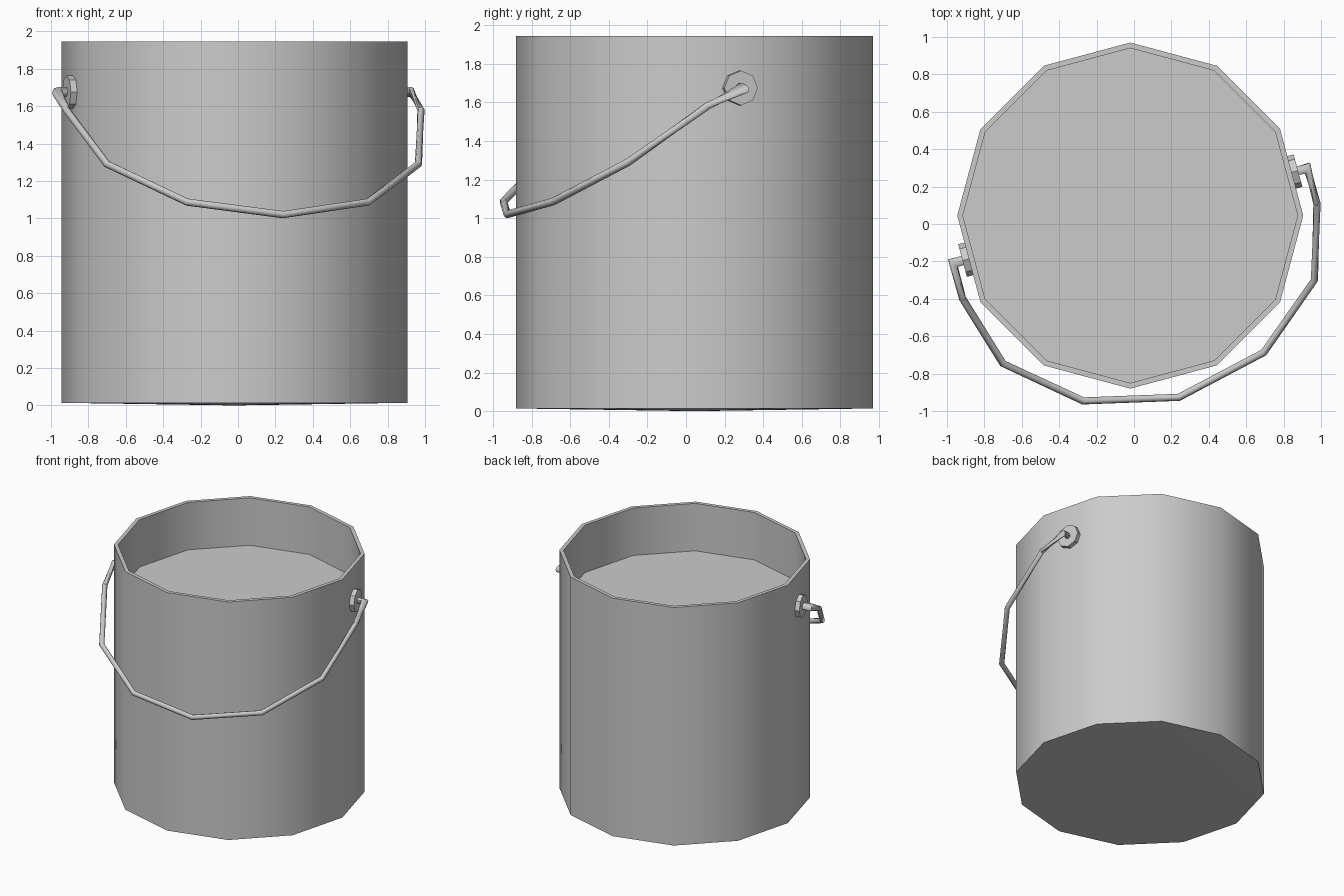
import bpy, bmesh
from math import radians, cos, sin, pi
from mathutils import Vector, Matrix

if "Cube" in bpy.data.objects:
    bpy.data.objects.remove(bpy.data.objects["Cube"])

# Bucket axis, with the handle pivots turned 15 degrees from x
PLACE = Matrix.Translation((-0.02, 0.045, 0)) @ Matrix.Rotation(radians(15), 4, 'Z')


def finish(bm, name, angle=40):
    bmesh.ops.remove_doubles(bm, verts=bm.verts, dist=1e-5)
    bmesh.ops.recalc_face_normals(bm, faces=bm.faces)
    bm.transform(PLACE)
    mesh = bpy.data.meshes.new(name)
    bm.to_mesh(mesh)
    bm.free()
    obj = bpy.data.objects.new(name, mesh)
    bpy.context.collection.objects.link(obj)
    bpy.ops.object.select_all(action='DESELECT')
    obj.select_set(True)
    bpy.context.view_layer.objects.active = obj
    bpy.ops.object.shade_smooth_by_angle(angle=radians(angle))
    return obj


def bridge(bm, rings, cap=False):
    for a, b in zip(rings, rings[1:]):
        n = len(a)
        for i in range(n):
            j = (i + 1) % n
            bm.faces.new((a[i], a[j], b[j], b[i]))
    if cap:
        bm.faces.new(rings[0])
        bm.faces.new(rings[-1])


def ring(bm, r, z, n=12):
    # half-step offset puts a flat side under each pivot
    return [bm.verts.new((r * cos((i + .5) * 2 * pi / n),
                          r * sin((i + .5) * 2 * pi / n), z)) for i in range(n)]


# Bucket: twelve-sided wall, rim, inner wall and content level
bm = bmesh.new()
profile = [(.925, .014), (.925, 1.945), (.895, 1.945), (.895, 1.56)]
rings = [ring(bm, r, z) for r, z in profile]
bridge(bm, rings)
bm.faces.new(rings[-1])
# Very shallow cone underneath
tip = bm.verts.new((0, 0, 0))
for i in range(12):
    bm.faces.new((tip, rings[0][i], rings[0][i - 1]))
finish(bm, "bucket", 35)

# Octagonal pivot plates on both sides
for side, label in ((1, "right"), (-1, "left")):
    bm = bmesh.new()
    bmesh.ops.create_cone(
        bm, cap_ends=True, segments=8, radius1=.09, radius2=.09, depth=.045,
        matrix=Matrix.Translation((side * .906, 0, 1.675)) @ Matrix.Rotation(pi / 2, 4, 'Y'))
    finish(bm, label + "_pivot_plate", 30)

# Wire handle: mirrored path swept with mitred corners
half = [(.90, 0, 1.675), (.981, 0, 1.675), (.981, -.196, 1.58),
        (.862, -.588, 1.29), (.50, -.892, 1.087)]
path = [Vector(p) for p in half] + [Vector((0, -1.006, 1.02))]
path += [Vector((-x, y, z)) for x, y, z in reversed(half)]
bm = bmesh.new()
plane_normal = Vector((0, .55, .84)).normalized()
rings = []
for k, p in enumerate(path):
    d_in = (p - path[max(k - 1, 0)]).normalized()
    d_out = (path[min(k + 1, len(path) - 1)] - p).normalized()
    tangent = (d_in + d_out).normalized()
    side = plane_normal.cross(tangent).normalized()
    up = tangent.cross(side)
    seg = d_in if k else d_out
    stretch = 1 / max(tangent.dot(seg), .5)
    r = .025 if k in (0, 1, len(path) - 2, len(path) - 1) else .0195
    rings.append([bm.verts.new(p + r * (side * stretch * cos(i * pi / 4) + up * sin(i * pi / 4)))
                  for i in range(8)])
bridge(bm, rings, cap=True)
finish(bm, "wire_handle", 50)
